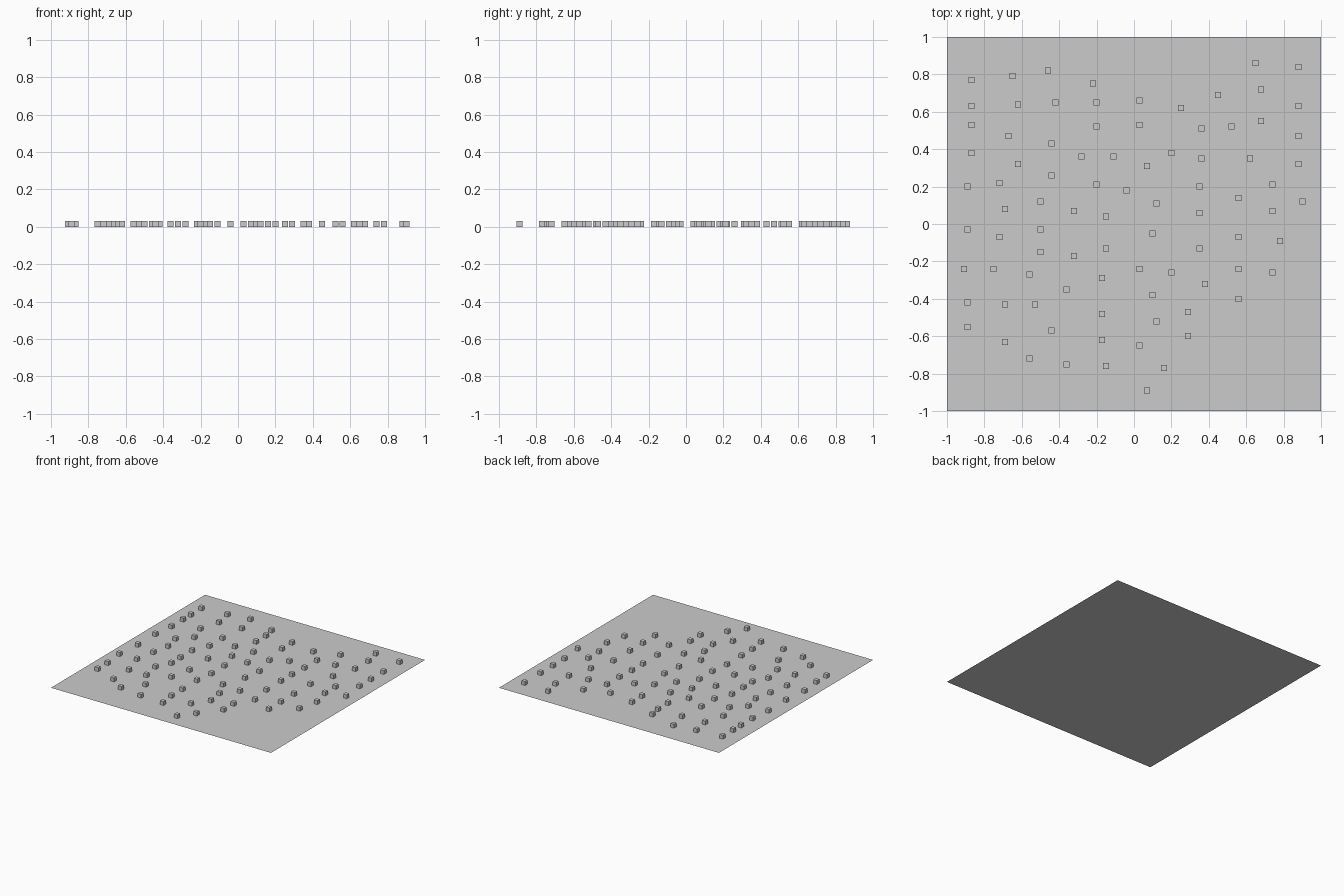
import bpy
import bmesh
from mathutils import Matrix, Vector

default = bpy.data.objects.get("Cube")
if default:
    bpy.data.objects.remove(default, do_unlink=True)

SIDE = 0.032

# Columns of blocks: x position -> y positions along that column
BLOCK_COLUMNS = {
    -.91: [-.24],
    -.89: [.2, -.03, -.42, -.55],
    -.87: [.77, .63, .53, .38],
    -.75: [-.24],
    -.72: [.22, -.07],
    -.69: [.08, -.43, -.63],
    -.67: [.47],
    -.65: [.79],
    -.62: [.64, .32],
    -.56: [-.27, -.72],
    -.53: [-.43],
    -.5: [.12, -.03, -.15],
    -.46: [.82],
    -.44: [.43, .26, -.57],
    -.42: [.65],
    -.36: [-.35, -.75],
    -.32: [.07, -.17],
    -.28: [.36],
    -.22: [.75],
    -.2: [.65, .52, .21],
    -.17: [-.29, -.48, -.62],
    -.15: [.04, -.13, -.76],
    -.11: [.36],
    -.04: [.18],
    .03: [.66, .53, -.24, -.65],
    .07: [.31, -.89],
    .1: [-.05, -.38],
    .12: [.11, -.52],
    .16: [-.77],
    .2: [.38, -.26],
    .25: [.62],
    .29: [-.47, -.6],
    .35: [.2, .06, -.13],
    .36: [.51, .35],
    .38: [-.32],
    .45: [.69],
    .52: [.52],
    .56: [.14, -.07, -.24, -.4],
    .62: [.35],
    .65: [.86],
    .68: [.72, .55],
    .74: [.21, .07, -.26],
    .78: [-.09],
    .88: [.84, .63, .47, .32],
    .9: [.12],
}


def make_material(name, color):
    material = bpy.data.materials.new(name)
    material.use_nodes = True
    material.diffuse_color = color
    shader = material.node_tree.nodes["Principled BSDF"]
    shader.inputs["Base Color"].default_value = color
    return material


def make_object(name, mesh_builder, material):
    bm = bmesh.new()
    mesh_builder(bm)
    mesh = bpy.data.meshes.new(name)
    bm.to_mesh(mesh)
    bm.free()
    mesh.materials.append(material)
    result = bpy.data.objects.new(name, mesh)
    bpy.context.collection.objects.link(result)
    return result


def build_sheet(bm):
    bmesh.ops.create_grid(bm, x_segments=1, y_segments=1, size=1)


def build_block(bm):
    lift = Matrix.Translation(Vector((0, 0, SIDE / 2)))
    bmesh.ops.create_cube(bm, size=SIDE, matrix=lift)


grey = make_material("plain_grey", (0.6, 0.6, 0.6, 1))

# Thin square ground sheet
make_object("ground_sheet", build_sheet, grey)

# Scattered blocks, all sharing one mesh
first_block = make_object("block", build_block, grey)
block_mesh = first_block.data
bpy.data.objects.remove(first_block)
for x, column in BLOCK_COLUMNS.items():
    for y in column:
        block = bpy.data.objects.new("block", block_mesh)
        block.location = (x, y, 0)
        bpy.context.collection.objects.link(block)
